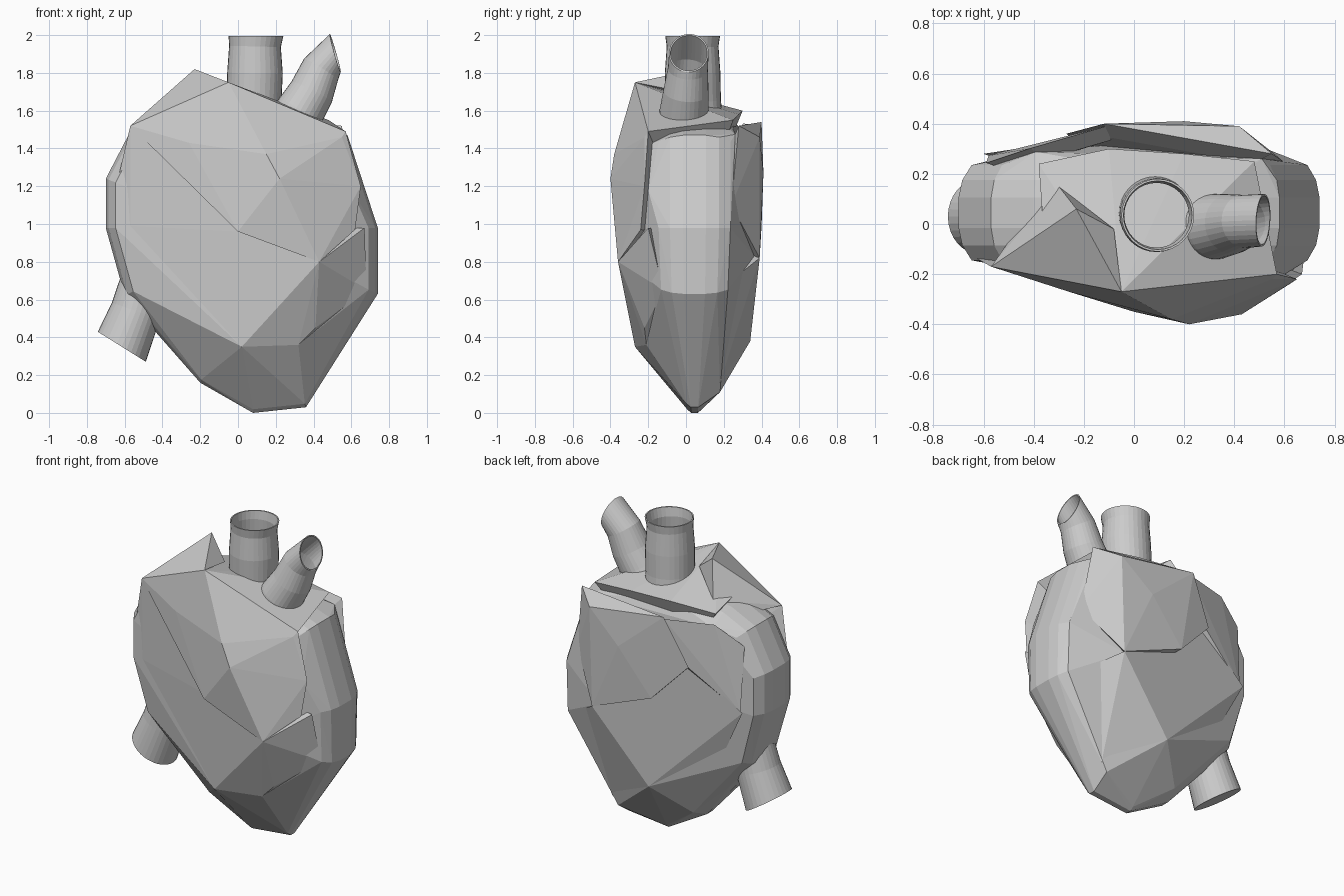
import bpy, bmesh, math
from mathutils import Vector

cube = bpy.data.objects.get("Cube")
if cube:
    bpy.data.objects.remove(cube, do_unlink=True)

GREY = (0.6, 0.6, 0.6, 1.0)
grey = bpy.data.materials.new("plain grey")
grey.use_nodes = True
grey.diffuse_color = GREY
grey.node_tree.nodes["Principled BSDF"].inputs["Base Color"].default_value = GREY


def finish(name, bm):
    """Turn a bmesh into a named, flat shaded grey object."""
    bmesh.ops.recalc_face_normals(bm, faces=bm.faces)
    mesh = bpy.data.meshes.new(name)
    bm.to_mesh(mesh)
    bm.free()
    mesh.materials.append(grey)
    obj = bpy.data.objects.new(name, mesh)
    bpy.context.collection.objects.link(obj)
    return obj


def hull(name, points):
    """Faceted convex solid around a set of points."""
    bm = bmesh.new()
    for point in points:
        bm.verts.new(point)
    result = bmesh.ops.convex_hull(bm, input=bm.verts)
    loose = {g for g in result["geom_interior"] + result["geom_unused"]
             if isinstance(g, bmesh.types.BMVert)}
    bmesh.ops.delete(bm, geom=list(loose), context="VERTS")
    bmesh.ops.dissolve_limit(bm, angle_limit=math.radians(2),
                             verts=bm.verts, edges=bm.edges)
    return finish(name, bm)


CENTRE = Vector((0.05, 0.03, 0.95))


def pulled(points, amount):
    """Copies of the points moved towards the centre of the heart."""
    return [Vector(p).lerp(CENTRE, amount) for p in points]


def plate(name, points, depth=0.15):
    """Thick faceted plate: outer points plus copies pulled inwards."""
    return hull(name, points + pulled(points, depth))


def tube(name, path, radii, end_normal, wall=0.0, sides=32):
    """Vessel lofted along a path; a wall thickness makes its end hollow."""
    path = [Vector(p) for p in path]
    stations = []
    for i, point in enumerate(path):
        if i == len(path) - 1:
            normal = Vector(end_normal)
        else:
            normal = path[i + 1] - path[max(i - 1, 0)]
        stations.append((point, normal.normalized(), radii[i]))
    if wall:
        stations += [(p, n, r - wall) for p, n, r in reversed(stations)]
    bm = bmesh.new()
    rings = []
    for point, normal, radius in stations:
        side = Vector((0, 1, 0))
        side = (side - normal * side.dot(normal)).normalized()
        across = side.cross(normal)
        ring = []
        for k in range(sides):
            a = math.tau * k / sides
            offset = side * math.cos(a) + across * math.sin(a)
            ring.append(bm.verts.new(point + offset * radius))
        rings.append(ring)
    for low, high in zip(rings, rings[1:]):
        for k in range(sides):
            n = (k + 1) % sides
            bm.faces.new((low[k], low[n], high[n], high[k]))
    bm.faces.new(rings[0])
    bm.faces.new(rings[-1])
    return finish(name, bm)


# Shared corners of the front plates
shoulder = (-0.57, -0.17, 1.52)
crest = (-0.05, -0.27, 1.75)
notch = (0.15, -0.38, 1.37)
elbow = (0.43, -0.36, 0.8)
keel = (0.02, -0.27, 0.35)
knee = (0.32, -0.21, 0.36)
hip = (-0.57, -0.16, 0.99)
cheek = (0.65, -0.22, 1.2)
ledge = (0.55, -0.22, 1.46)
brow = (0.18, -0.18, 1.64)
brow_end = (0.57, -0.2, 1.49)

# Shared corners of the back plates
back_hub = (-0.03, 0.4, 0.99)
back_elbow = (0.4, 0.39, 0.82)
back_bend = (-0.27, 0.36, 1.24)
back_crest = (-0.12, 0.4, 1.54)
back_keel = (0.03, 0.34, 0.38)
back_hip = (-0.6, 0.28, 1.0)
back_shoulder = (-0.43, 0.31, 1.55)
back_ledge = (0.55, 0.28, 1.52)
back_cheek = (0.61, 0.24, 1.1)

# Core: rounded rim swept around the heart outline, filled to the plates
outline = [(0.08, 0.0), (0.36, 0.03), (0.56, 0.36), (0.74, 0.63), (0.74, 0.98),
           (0.67, 1.2), (0.58, 1.47), (0.3, 1.57), (-0.1, 1.62), (-0.4, 1.57),
           (-0.57, 1.49), (-0.7, 1.24), (-0.7, 0.98), (-0.6, 0.62),
           (-0.42, 0.41), (-0.2, 0.16)]
core = []
for x, z in outline:
    width = min(1.0, 0.3 + z)
    for reach, inset in ((0.06, 1.0), (0.13, 0.98), (0.19, 0.93)):
        for sign in (-1, 1):
            core.append((CENTRE.x + (x - CENTRE.x) * inset,
                         0.045 + sign * reach * width,
                         CENTRE.z + (z - CENTRE.z) * inset))
core += [keel, knee, back_keel, (0.36, 0.18, 0.11), (-0.17, 0.17, 0.2)]
core += pulled([elbow, hip, cheek, ledge, back_elbow, back_hip, back_shoulder,
                back_ledge, back_cheek], 0.08)
hull("heart_core", core)

# Front plates: the upper one laps over the flatter middle one
plate("front_upper_plate", [shoulder, crest, notch, (0.22, -0.4, 1.24), ledge,
                            cheek, (0.62, -0.24, 0.97), elbow, brow, brow_end,
                            (0, -0.35, 0.96), (-0.26, -0.27, 1.43)])
plate("front_middle_plate", [shoulder, (0, -0.3, 0.96), elbow, keel, hip,
                             (-0.64, -0.13, 1.22)])
plate("front_side_plate", [elbow, keel, knee, (0.41, -0.22, 0.45),
                           (0.67, -0.2, 0.98), (0.68, -0.12, 0.65)], 0.1)

# Top: sloping cap and the raised ridge behind the crest
plate("top_cap", [crest, brow, brow_end, (0.48, 0.25, 1.55), (0.2, 0.28, 1.58),
                  (-0.1, 0.3, 1.6), (-0.38, 0.24, 1.57), (-0.36, -0.04, 1.62)])
hull("raised_ridge", [shoulder, crest, (-0.23, 0.06, 1.82), (-0.08, -0.02, 1.7),
                      (-0.3, 0.15, 1.6), (-0.45, 0, 1.5)])

# Back plates: the upper one laps over the flatter middle one
plate("back_upper_plate", [back_crest, (0.42, 0.39, 1.46), back_ledge,
                           back_cheek, back_elbow, back_hub, back_bend,
                           (0.2, 0.41, 1.27)])
plate("back_middle_plate", [(-0.03, 0.35, 0.99), back_elbow, back_keel,
                            back_hip, (-0.27, 0.33, 1.24), (-0.4, 0.24, 0.6)])
plate("back_shoulder_plate", pulled([back_crest, back_bend, back_shoulder,
                                     back_hip, (-0.61, 0.25, 1.43)], 0.03))
plate("back_side_plate", [back_elbow, back_keel, (0.64, 0.19, 0.66),
                          (0.4, 0.18, 0.16)], 0.1)

# Vessels
tube("large_upper_vessel",
     [(0.08, 0.045, 1.5), (0.085, 0.04, 1.65), (0.09, 0.035, 1.8),
      (0.09, 0.035, 1.94), (0.095, 0.035, 1.995)],
     [0.155, 0.145, 0.147, 0.137, 0.145], (0, 0, 1), wall=0.008)
tube("small_upper_vessel",
     [(0.26, -0.01, 1.48), (0.33, -0.01, 1.6), (0.39, 0.0, 1.7),
      (0.44, 0.01, 1.82), (0.515, 0.015, 1.905)],
     [0.14, 0.13, 0.12, 0.106, 0.105], (0.95, -0.05, 0.27), wall=0.008)
tube("lower_vessel",
     [(-0.49, 0.03, 0.72), (-0.54, 0.03, 0.54), (-0.615, 0.03, 0.35)],
     [0.125, 0.135, 0.15], (-0.53, 0, -0.85))
